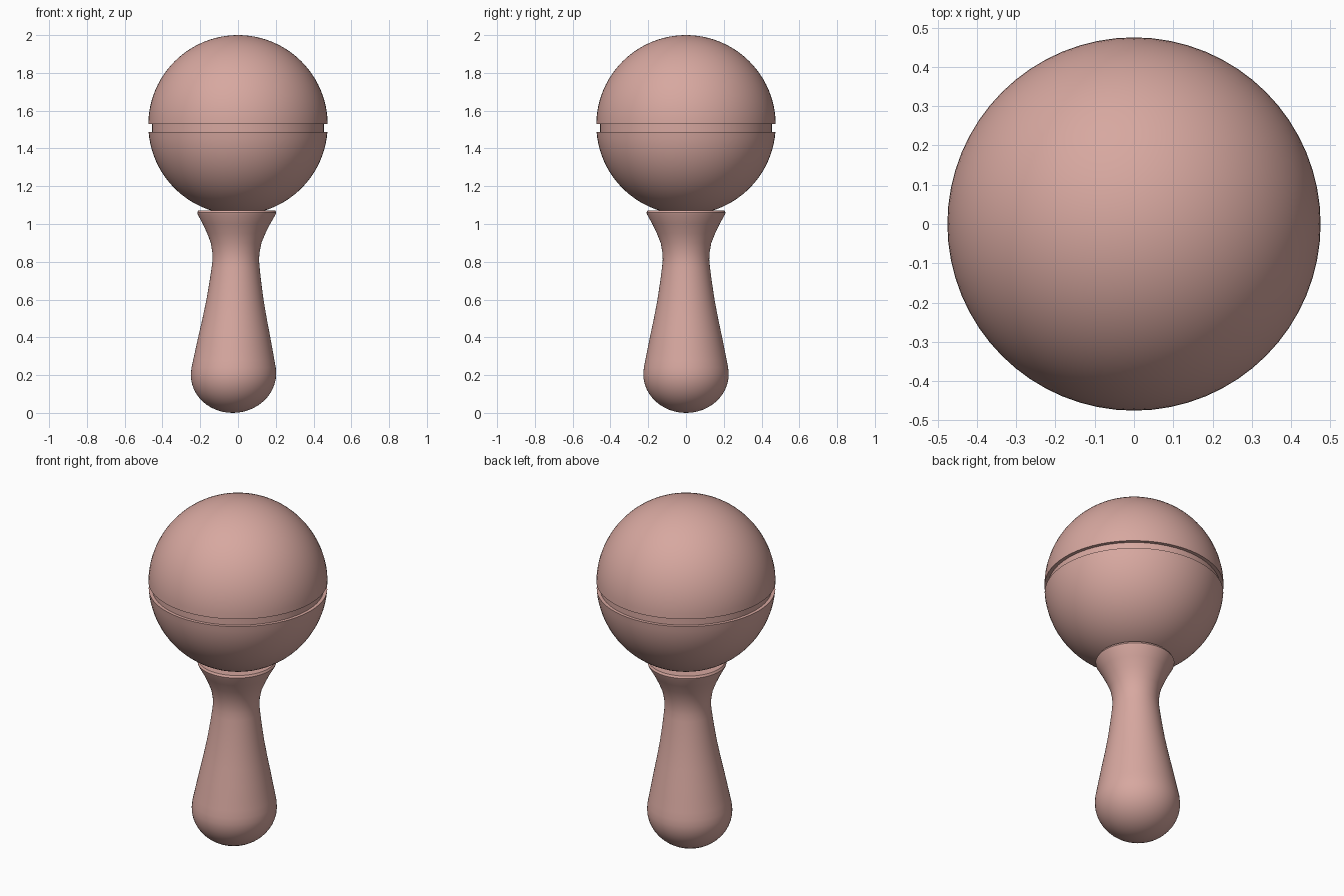
import bpy, bmesh, math

if "Cube" in bpy.data.objects:
    bpy.data.objects.remove(bpy.data.objects["Cube"])

SEG = 64
R, CZ = 0.475, 1.525            # head radius and centre height

pink = bpy.data.materials.new("dusty pink")
pink.diffuse_color = (0.68, 0.39, 0.35, 1)
pink.use_nodes = True
pink.node_tree.nodes["Principled BSDF"].inputs["Base Color"].default_value = pink.diffuse_color


def lathe(name, profile, lean=lambda z: 0.0):
    """Spin (radius, z) points round z; lean shifts each ring along x."""
    bm = bmesh.new()
    rings = []
    for r, z in profile:
        if r < 1e-5:
            rings.append([bm.verts.new((lean(z), 0, z))])
        else:
            rings.append([bm.verts.new((lean(z) + r * math.cos(2 * math.pi * i / SEG),
                                        r * math.sin(2 * math.pi * i / SEG), z))
                          for i in range(SEG)])
    for a, b in zip(rings, rings[1:]):
        for i in range(SEG):
            j = (i + 1) % SEG
            if len(a) == 1:
                bm.faces.new((a[0], b[j], b[i]))
            elif len(b) == 1:
                bm.faces.new((a[i], a[j], b[0]))
            else:
                bm.faces.new((a[i], a[j], b[j], b[i]))
    me = bpy.data.meshes.new(name)
    bm.to_mesh(me)
    bm.free()
    me.materials.append(pink)
    ob = bpy.data.objects.new(name, me)
    bpy.context.collection.objects.link(ob)
    bpy.ops.object.select_all(action='DESELECT')
    ob.select_set(True)
    bpy.context.view_layer.objects.active = ob
    bpy.ops.object.shade_smooth_by_angle(angle=math.radians(35))
    return ob


def arc(z0, z1, n):
    """Points on the head sphere between two heights."""
    a0, a1 = (math.asin(max(-1, min(1, (z - CZ) / R))) for z in (z0, z1))
    return [(R * math.cos(a0 + (a1 - a0) * i / n), CZ + R * math.sin(a0 + (a1 - a0) * i / n))
            for i in range(n + 1)]


# Head: two half shells with a groove between them
lathe("head", arc(1.068, 1.486, 18) + [(0.455, 1.486), (0.455, 1.53)] + arc(1.53, 2.0, 24))

# Handle: rounded bulb, narrow neck, flared collar, leaning slightly
bulb = [(0.226 * math.sin(a), 0.205 - 0.205 * math.cos(a))
        for a in (math.pi / 2 * i / 12 for i in range(13))]
shaft = [(0.223, 0.24), (0.215, 0.28), (0.203, 0.34), (0.189, 0.41), (0.170, 0.50),
         (0.151, 0.60), (0.136, 0.70), (0.127, 0.77), (0.123, 0.81), (0.125, 0.85),
         (0.134, 0.90), (0.154, 0.95), (0.178, 1.0), (0.206, 1.05), (0.209, 1.06),
         (0.203, 1.072), (0.13, 1.07)]
lathe("handle", bulb + shaft, lambda z: -0.028 + 0.02 * z)
